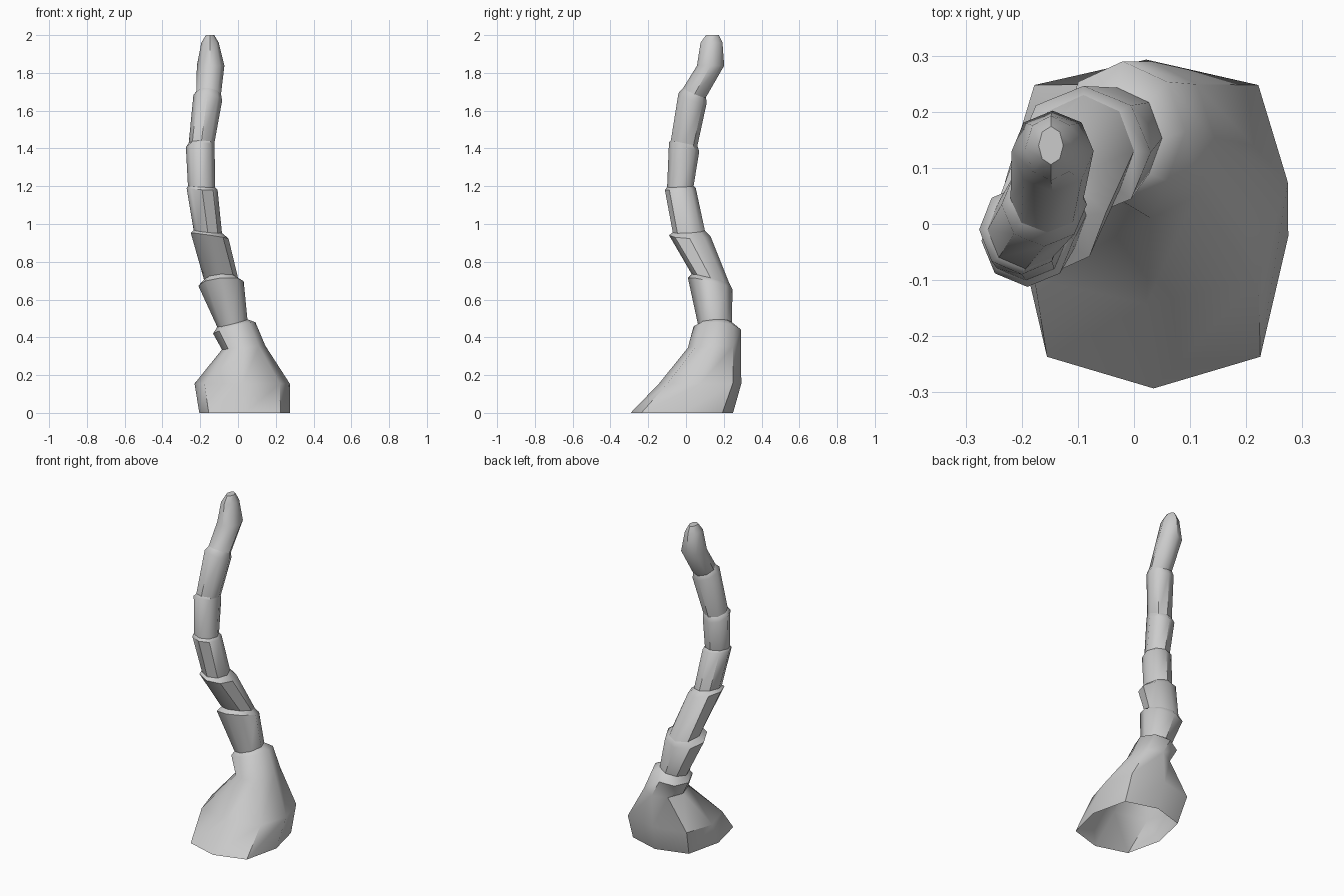
import bpy, bmesh
from math import sin, cos, pi, radians

SIDES = 8

def ring(bm, cx, cy, cz, rx, ry, tx=0, ty=0, square=1.0):
    """Tilted 8-sided ring; tx/ty = rise toward +x/+y edge, square pushes the diagonals out."""
    vs = []
    for i in range(SIDES):
        k = square if i % 2 else 1.0
        u, v = sin(2 * pi * i / SIDES) * k, -cos(2 * pi * i / SIDES) * k
        vs.append(bm.verts.new((cx + rx * u, cy + ry * v, cz + tx * u + ty * v)))
    return vs

def loft(name, rows, cap=False):
    bm = bmesh.new()
    rings = [ring(bm, *r) for r in rows]
    for a, b in zip(rings, rings[1:]):
        for i in range(SIDES):
            j = (i + 1) % SIDES
            bm.faces.new((a[i], a[j], b[j], b[i]))
    if cap:
        bm.faces.new(rings[-1])
    me = bpy.data.meshes.new(name)
    bm.to_mesh(me)
    bm.free()
    ob = bpy.data.objects.new(name, me)
    bpy.context.collection.objects.link(ob)
    bpy.ops.object.select_all(action='DESELECT')
    ob.select_set(True)
    bpy.context.view_layer.objects.active = ob
    bpy.ops.object.shade_smooth_by_angle(angle=radians(46))
    return ob

# Inner neck (start) and flared rim (end) of each stacked bark segment
necks = [
    (-0.03, 0.153, 0.475, 0.08, 0.09, 0.020, 0.005),
    (-0.09, 0.130, 0.710, 0.09, 0.10, 0.005, -0.025),
    (-0.16, 0.015, 0.960, 0.075, 0.085, -0.008, 0.005),
    (-0.193, -0.03, 1.198, 0.072, 0.07, -0.003, 0.003),
    (-0.193, -0.01, 1.428, 0.068, 0.07, 0.000, -0.015),
    (-0.155, 0.045, 1.695, 0.065, 0.06, -0.008, -0.025),
]
rims = [
    (-0.09, 0.128, 0.685, 0.12, 0.118, 0.012, -0.030),
    (-0.15, 0.020, 0.938, 0.10, 0.11, -0.015, -0.003),
    (-0.19, -0.03, 1.185, 0.082, 0.082, -0.005, 0.004),
    (-0.20, -0.01, 1.408, 0.076, 0.08, 0.000, -0.025),
    (-0.16, 0.035, 1.668, 0.076, 0.075, -0.015, -0.025),
]

# Swollen root base, open underneath, closing into the first rim
loft("trunk_base", [
    (0.035, -0.022, 0.00, 0.24, 0.271, 0, 0, 1.12),
    (0.022, 0.075, 0.155, 0.252, 0.218, 0, 0, 1.12),
    (0.03, 0.15, 0.345, 0.115, 0.14, 0.01, 0.00),
    (-0.02, 0.165, 0.450, 0.112, 0.125, 0.03, -0.008),
    necks[0],
])

# Stacked bark segments: narrow bottom, wide rim, lip stepping in to the next
for i, rim in enumerate(rims):
    loft(f"trunk_segment_{i + 1}", [necks[i], rim, necks[i + 1]])

# Rounded tip
loft("trunk_tip", [
    necks[-1],
    (-0.145, 0.130, 1.838, 0.073, 0.072, 0, 0),
    (-0.148, 0.135, 1.960, 0.046, 0.058, 0, 0),
    (-0.148, 0.140, 2.000, 0.022, 0.034, 0, 0),
], cap=True)
